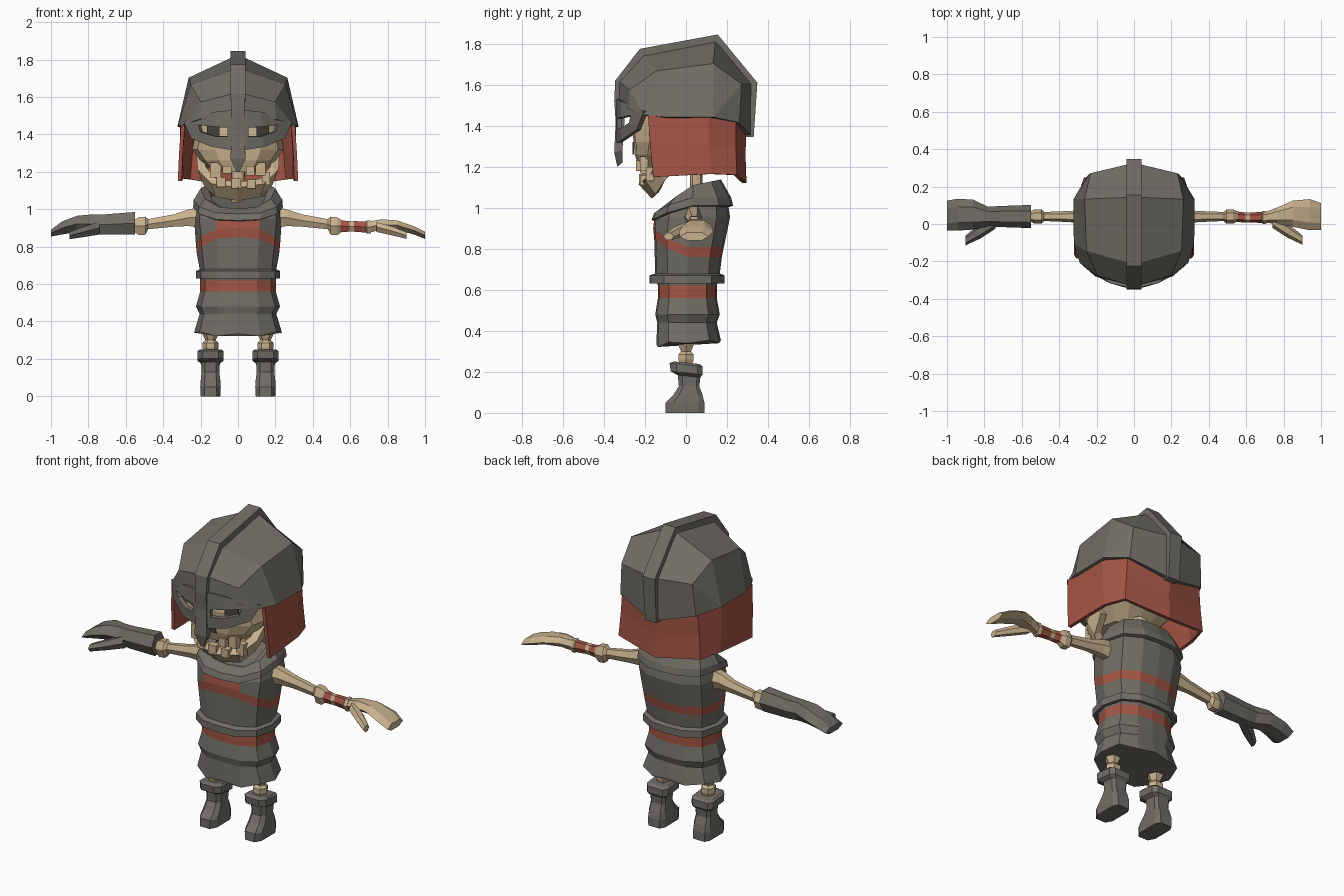
import bpy, bmesh, math


def material(name, rgb):
    m = bpy.data.materials.new(name)
    m.diffuse_color = (*rgb, 1)
    return m


GREY = material("iron_grey", (0.165, 0.155, 0.132))
RED = material("faded_red", (0.37, 0.09, 0.06))
BONE = material("old_bone", (0.58, 0.44, 0.27))
DARK = material("dark_socket", (0.06, 0.055, 0.048))


def mesh(name, verts, faces, mats, face_mats=None, mirror=False, thick=0):
    bm = bmesh.new()
    vs = [bm.verts.new(v) for v in verts]
    for i, f in enumerate(faces):
        face = bm.faces.new([vs[k] for k in f])
        if face_mats:
            face.material_index = face_mats[i]
    bmesh.ops.recalc_face_normals(bm, faces=bm.faces)
    me = bpy.data.meshes.new(name)
    bm.to_mesh(me)
    bm.free()
    for m in mats:
        me.materials.append(m)
    ob = bpy.data.objects.new(name, me)
    bpy.context.collection.objects.link(ob)
    if mirror:
        mod = ob.modifiers.new("mirror", 'MIRROR')
        mod.merge_threshold = 0.002
    if thick:
        mod = ob.modifiers.new("thickness", 'SOLIDIFY')
        mod.thickness, mod.offset = thick, 0
    return ob


def loft(name, rings, mats, rule=None, caps=True, loop=False, **kw):
    """Skin closed rings; rule(segment, side) gives the material slot."""
    n, c = len(rings[0]), len(rings)
    faces, fm = [], []
    for r in range(c if loop else c - 1):
        for k in range(n):
            a, b, s = r * n, (r + 1) % c * n, (k + 1) % n
            faces.append((a + k, a + s, b + s, b + k))
            fm.append(rule(r, k) if rule else 0)
    if caps and not loop:
        faces += [tuple(range(n)), tuple(range((c - 1) * n, c * n))]
        fm += [0, 0]
    return mesh(name, [p for r in rings for p in r], faces, mats, fm, **kw)


def strip(name, rows, mat, closed=False, **kw):
    """Skin an open sheet between two or more rows of points."""
    n = len(rows[0])
    faces = [(r * n + k, r * n + (k + 1) % n, (r + 1) * n + (k + 1) % n, (r + 1) * n + k)
             for r in range(len(rows) - 1) for k in range(n if closed else n - 1)]
    return mesh(name, [p for r in rows for p in r], faces, [mat], **kw)


def box_ring(x0, x1, y0, y1, z):
    return [(x0, y0, z), (x1, y0, z), (x1, y1, z), (x0, y1, z)]


# Twelve-sided body outline: point 0 is the front centre
HALF = [(0, -1), (.5, -.95), (.88, -.62), (1, 0), (.86, .65), (.45, .95), (0, 1)]
OUTLINE = HALF + [(-x, y) for x, y in HALF[5:0:-1]]


def body_ring(z, hx, yf, yb, lift=0, tilt=0, cx=0):
    cy, ry = (yf + yb) / 2, (yb - yf) / 2
    return [(cx + hx * x, cy + ry * y, z + lift * max(0, -y) ** 1.5 + tilt * (cy + ry * y - .03))
            for x, y in OUTLINE]


def limb_ring(sx, x, yc, zc, ry, rz):
    return [(sx * x, yc + ry * math.cos(i * math.pi / 3), zc + rz * math.sin(i * math.pi / 3) / .866)
            for i in range(6)]


def limb(name, sx, rows, mats, rule=None):
    return loft(name, [limb_ring(sx, *r) for r in rows], mats, rule)


# Helmet shell: crest line, shoulder line, side rim
crest = [(0, -.325, 1.5), (0, -.325, 1.62), (0, -.21, 1.745), (0, .14, 1.815), (0, .315, 1.6), (0, .31, 1.345)]
shoulder = [(.2, -.27, 1.48), (.19, -.265, 1.57), (.245, -.14, 1.66), (.255, .13, 1.695), (.225, .262, 1.6), (.24, .25, 1.415)]
rim = [(.28, -.2, 1.45), (.31, -.1, 1.44), (.312, .13, 1.44)]
faces = [(i, i + 1, i + 7, i + 6) for i in range(5)]
faces += [(6, 7, 12), (7, 8, 13, 12), (8, 9, 14, 13), (9, 10, 14), (10, 11, 14)]
mesh("helmet_shell", crest + shoulder + rim, faces, [GREY], mirror=True, thick=.025)

# Crest ridge running down into the nose guard: (outer y, z, inner y, z, half width)
ridge = [(-.335, 1.20, -.31, 1.22, .008), (-.35, 1.27, -.31, 1.28, .04), (-.343, 1.42, -.3, 1.42, .034),
         (-.35, 1.52, -.3, 1.52, .036), (-.345, 1.62, -.3, 1.6, .04), (-.225, 1.775, -.2, 1.72, .04),
         (.155, 1.845, .13, 1.78, .04), (.348, 1.61, .29, 1.6, .04), (.33, 1.345, .29, 1.345, .036)]
loft("helmet_ridge", [[(-w, y, z), (w, y, z), (w, v, u), (-w, v, u)] for y, z, v, u, w in ridge], [GREY])

# Eye guard: one open frame per side, curved round the face
outer = [(.02, 1.53), (.12, 1.52), (.285, 1.47), (.245, 1.38), (.14, 1.335), (.02, 1.315)]
inner = [(.055, 1.435), (.12, 1.44), (.205, 1.45), (.195, 1.415), (.12, 1.39), (.055, 1.39)]
strip("eye_guard", [[(x, -.33 + 1.65 * x * x, z) for x, z in row] for row in (outer, inner)],
      GREY, closed=True, mirror=True, thick=.025)

# Neck cloth hanging from the helmet
strip("neck_cloth",
      [[(.295, -.185, 1.45), (.3, .11, 1.45), (.24, .235, 1.44), (0, .285, 1.4)],
       [(.305, -.175, 1.3), (.3, .11, 1.3), (.25, .235, 1.3), (0, .28, 1.26)],
       [(.312, -.16, 1.15), (.3, .12, 1.165), (.262, .24, 1.16), (0, .285, 1.12)]],
      RED, mirror=True, thick=.02)

# Skull
loft("skull", [body_ring(1.2, .13, -.23, .02), body_ring(1.26, .2, -.25, .08), body_ring(1.32, .245, -.255, .15),
               body_ring(1.39, .23, -.265, .18), body_ring(1.46, .23, -.255, .2), body_ring(1.62, .16, -.16, .15)], [BONE])
for s in (-1, 1):
    loft("eye_socket", [[(s * .1, -.271, z), (s * .165, -.236, z), (s * .165, -.228, z), (s * .1, -.263, z)]
                        for z in (1.385, 1.45)], [DARK])
loft("nose_hole", [box_ring(-w, w, -.262, -.254, z) for w, z in ((.04, 1.26), (.015, 1.32))], [DARK])

# Jaw: hinge to chin, upper and lower edges
strip("jaw", [[(.2, -.06, 1.29), (.195, -.13, 1.22), (.13, -.19, 1.15), (0, -.215, 1.13)],
              [(.185, -.03, 1.22), (.165, -.1, 1.14), (.11, -.135, 1.08), (0, -.15, 1.06)]],
      BONE, mirror=True, thick=.045)

# Teeth, upper and lower
for x, y, z0, z1, w in ((-.12, -.205, 1.17, 1.25, .03), (-.06, -.225, 1.19, 1.23, .024),
                        (.065, -.225, 1.18, 1.23, .022), (.12, -.205, 1.18, 1.25, .026), (-.09, -.2, 1.12, 1.17, .024),
                        (-.01, -.21, 1.11, 1.165, .026), (.07, -.205, 1.11, 1.16, .023), (.15, -.175, 1.13, 1.2, .022)):
    loft("tooth", [box_ring(x - w, x + w, y - .02, y + .02, z) for z in (z0, z1)], [BONE])
loft("neck", [body_ring(z, r, .02, .08) for z, r in ((1.0, .04), (1.1, .03), (1.22, .04))], [BONE])

# Tunic with a raised chest band, a chest patch and a band under the belt
tunic = [body_ring(.355, .235, -.145, .17, -.02), body_ring(.44, .205, -.14, .15), body_ring(.48, .225, -.15, .165),
         body_ring(.56, .202, -.137, .15), body_ring(.62, .202, -.137, .15), body_ring(.68, .205, -.15, .165),
         body_ring(.76, .22, -.155, .175, .09), body_ring(.81, .225, -.16, .185, .09),
         body_ring(.955, .235, -.155, .215, -.01), body_ring(1.02, .225, -.14, .205, -.06),
         body_ring(1.07, .18, -.09, .16, -.08)]
tunic[0] = [(x, y, z - (.015 if i % 2 else 0)) for i, (x, y, z) in enumerate(tunic[0])]
loft("tunic", tunic, [GREY, RED], lambda r, k: int(r in (3, 6) or (r == 7 and k in (0, 11))))

# Belt
loft("belt", [body_ring(.63, .205, -.155, .17), body_ring(.63, .225, -.178, .188), body_ring(.67, .225, -.178, .188),
              body_ring(.68, .2, -.15, .165)], [GREY], caps=False, loop=True)

# Collar, sloping outward to the shoulders and dipping at the front
loft("collar", [body_ring(1.005, .225, -.15, .215, -.07), body_ring(1.01, .24, -.168, .23, -.07),
                body_ring(1.05, .237, -.155, .22, -.075), body_ring(1.11, .2, -.1, .17, -.08, .2),
                body_ring(1.095, .155, -.06, .135, -.08, .2), body_ring(1.0, .155, -.06, .135, -.08)],
     [GREY], caps=False, loop=True)

# Arms, the same bone on both sides
for s, side in ((1, "left"), (-1, "right")):
    limb(side + "_arm_bone", s,
         [(.2, .035, .955, .045, .055), (.26, .035, .955, .04, .045), (.34, .04, .94, .03, .033), (.48, .04, .92, .024, .027),
          (.495, .04, .912, .038, .048), (.53, .04, .909, .038, .048), (.56, .04, .91, .024, .028)], [BONE])

# Bare forearm with two red wraps, then the hand
limb("forearm", 1, [(.53, .04, .91, .03, .033), (.595, .035, .908, .026, .028), (.62, .035, .908, .026, .028),
                    (.685, .035, .905, .03, .03), (.69, .035, .905, .036, .036), (.71, .035, .905, .032, .036)],
     [BONE, RED], lambda r, k: int(r in (0, 2)))
limb("hand", 1, [(.70, .035, .905, .028, .03), (.77, .045, .918, .045, .028), (.85, .055, .915, .07, .025),
                 (.94, .05, .887, .083, .022), (1.0, .04, .86, .072, .019)], [BONE])
limb("thumb", 1, [(.74, .015, .905, .035, .026), (.82, -.035, .885, .038, .024), (.9, -.085, .86, .025, .018)], [BONE])

# Gauntlet on the other arm
limb("gauntlet", -1, [(.55, .04, .925, .062, .06), (.72, .04, .918, .056, .054), (.78, .04, .92, .052, .052),
                      (.86, .05, .922, .08, .043), (.94, .05, .9, .085, .035), (1.0, .045, .872, .08, .018)], [GREY])
limb("gauntlet_thumb", -1, [(.74, .015, .9, .04, .035), (.82, -.035, .88, .042, .028), (.9, -.088, .86, .026, .02)], [GREY])

# Legs and boots
for s, side in ((1, "left"), (-1, "right")):
    c = s * .147
    loft(side + "_leg_bone",
         [[(c + r * math.cos(a * math.pi / 3), r * math.sin(a * math.pi / 3), z) for a in range(6)]
          for r, z in ((.03, .22), (.043, .26), (.043, .285), (.028, .3), (.043, .33), (.043, .35), (.03, .42))], [BONE])
    boot = [(.052, -.1, .09, 0), (.055, -.1, .09, .05), (.052, -.06, .08, .09), (.047, -.035, .065, .13),
            (.05, -.04, .07, .18), (.07, -.075, .08, .195), (.07, -.08, .08, .235), (.06, -.06, .065, .245)]
    loft(side + "_boot",
         [[(c + w * x, (y0 + y1) / 2 + (y1 - y0) / 2 * y, z - .1 * ((y0 + y1) / 2 + (y1 - y0) / 2 * y) * (z > .15))
           for x, y in ((-.6, -1), (.6, -1), (1, -.6), (1, .7), (.7, 1), (-.7, 1), (-1, .7), (-1, -.6))]
          for w, y0, y1, z in boot], [GREY])
